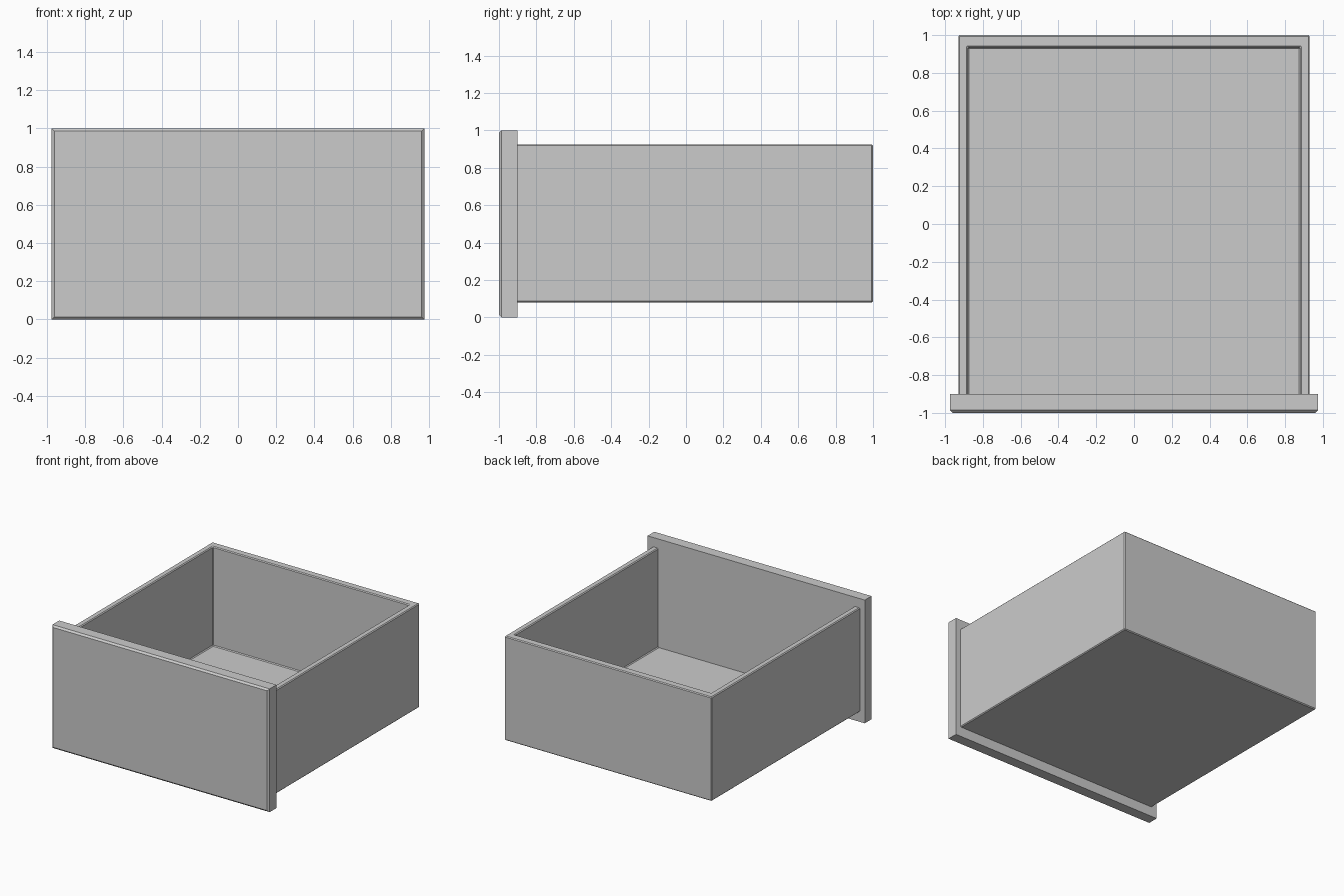
import bpy
import bmesh
from mathutils import Vector

old = bpy.data.objects.get("Cube")
if old:
    bpy.data.objects.remove(old, do_unlink=True)

# Single painted finish
GREY = (0.6, 0.6, 0.6, 1)
paint = bpy.data.materials.new("plain_grey")
paint.use_nodes = True
paint.diffuse_color = GREY
paint.node_tree.nodes["Principled BSDF"].inputs["Base Color"].default_value = GREY


def box(name, low, high):
    """Axis-aligned box between two corners."""
    low, high = Vector(low), Vector(high)
    bm = bmesh.new()
    bmesh.ops.create_cube(bm, size=1)
    for v in bm.verts:
        v.co = (low + high) / 2 + v.co * (high - low)
    mesh = bpy.data.meshes.new(name)
    bm.to_mesh(mesh)
    bm.free()
    mesh.materials.append(paint)
    obj = bpy.data.objects.new(name, mesh)
    bpy.context.collection.objects.link(obj)
    return obj


def bevel(obj, width):
    mod = obj.modifiers.new("soft_edges", "BEVEL")
    mod.width = width
    mod.segments = 1
    mod.limit_method = "ANGLE"
    return mod


# Front panel, chamfered only around its outer face
panel = box("front_panel", (-0.975, -1, 0), (0.975, -0.9, 1))
bm = bmesh.new()
bm.from_mesh(panel.data)
rim = [e for e in bm.edges if all(v.co.y < -0.95 for v in e.verts)]
bmesh.ops.bevel(bm, geom=rim, offset=0.014, segments=1, affect="EDGES")
bm.to_mesh(panel.data)
bm.free()

# Drawer body: hollow tray, open at the top and closed in front by the panel
body = box("drawer_body", (-0.93, -0.92, 0.08), (0.93, 1, 0.925))
hollow = box("hollow_cutter", (-0.88, -1.2, 0.12), (0.88, 0.935, 1.2))
hollow.hide_render = True
hollow.hide_viewport = True
hollow.display_type = "WIRE"
cut = body.modifiers.new("hollow", "BOOLEAN")
cut.operation = "DIFFERENCE"
cut.solver = "EXACT"
cut.object = hollow
bevel(body, 0.007)
